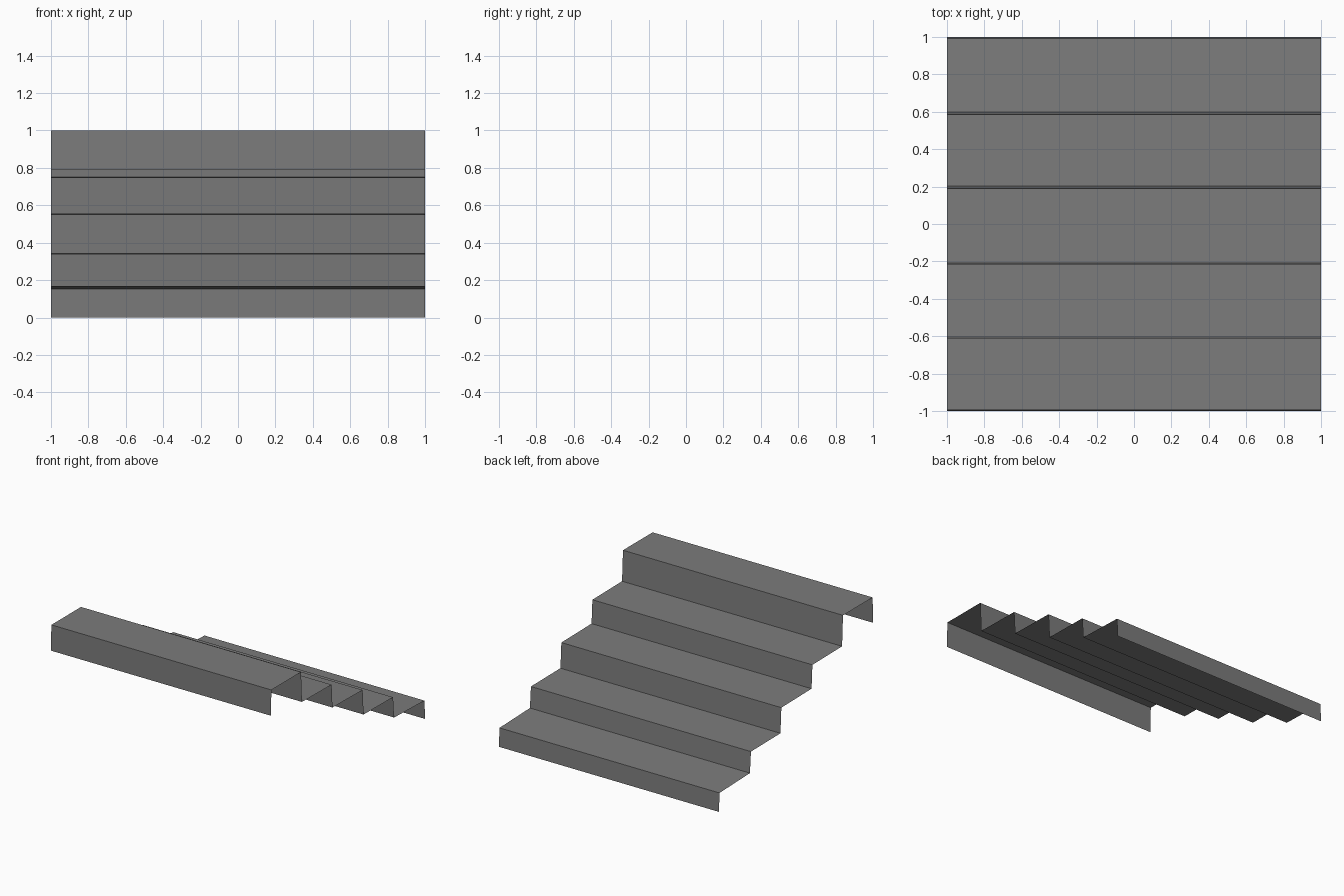
import bpy
import bmesh

if "Cube" in bpy.data.objects:
    bpy.data.objects.remove(bpy.data.objects["Cube"])

# Single flat grey
grey = bpy.data.materials.new("dark_grey")
grey.diffuse_color = (0.2, 0.2, 0.2, 1)
grey.use_nodes = True
grey.node_tree.nodes["Principled BSDF"].inputs["Base Color"].default_value = grey.diffuse_color

# Side profile (y, z): front lip, then five treads stepping down to the back
profile = [(-1.0, 0.79), (-0.995, 1.0),
           (-0.61, 1.0), (-0.598, 0.75),
           (-0.213, 0.745), (-0.202, 0.553),
           (0.19, 0.547), (0.202, 0.341),
           (0.585, 0.337), (0.598, 0.165),
           (0.993, 0.153), (1.0, 0.0)]

# Folded sheet spanning the full width
bm = bmesh.new()
rows = [(bm.verts.new((-1, y, z)), bm.verts.new((1, y, z))) for y, z in profile]
for (a, b), (c, d) in zip(rows, rows[1:]):
    bm.faces.new((a, b, d, c)).normal_update()

mesh = bpy.data.meshes.new("stair_sheet")
bm.to_mesh(mesh)
bm.free()
mesh.materials.append(grey)
stairs = bpy.data.objects.new("stair_sheet", mesh)
bpy.context.collection.objects.link(stairs)
